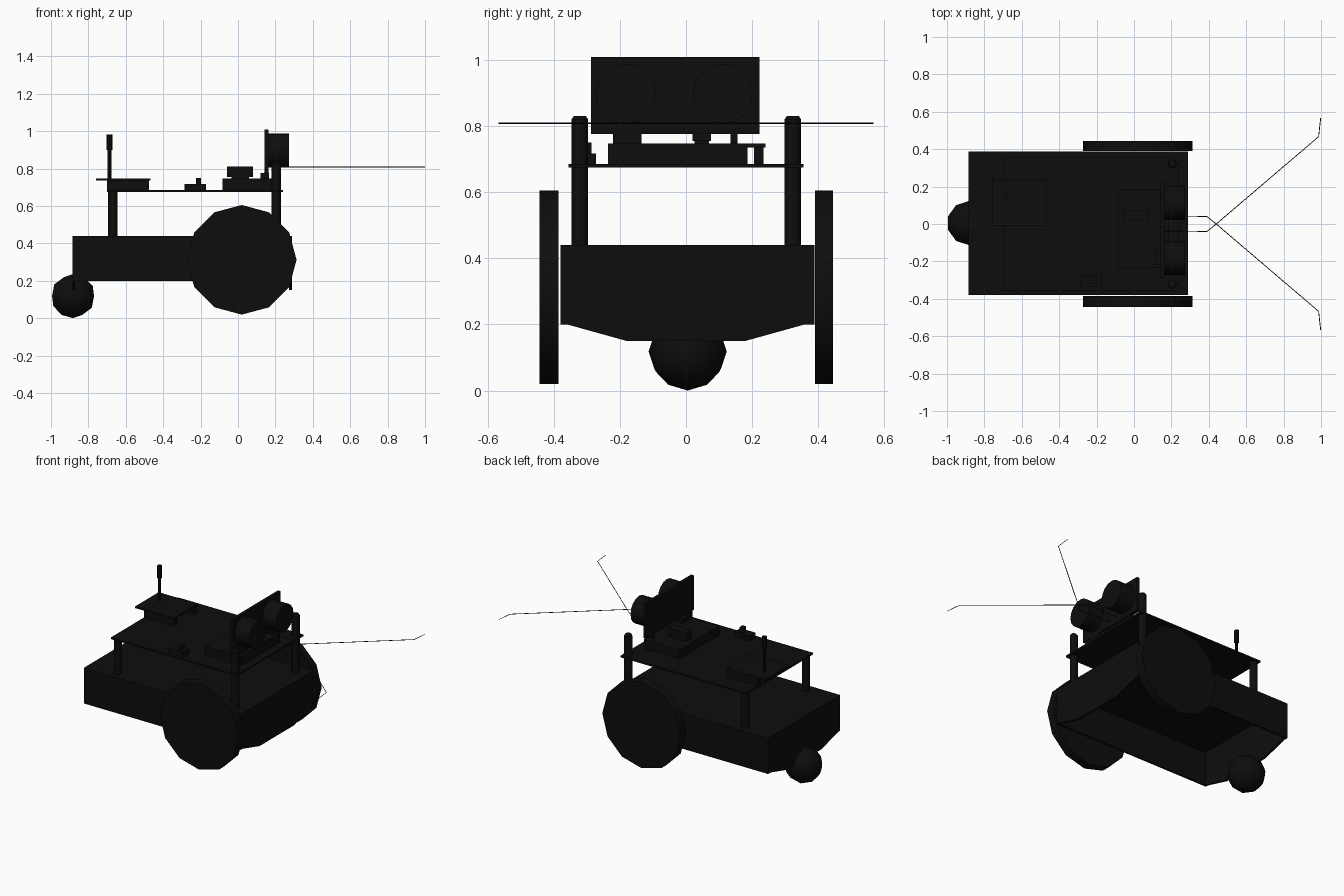
import bpy, bmesh, math
from mathutils import Matrix, Vector

if "Cube" in bpy.data.objects:
    bpy.data.objects.remove(bpy.data.objects["Cube"])

black = bpy.data.materials.new("black")
black.diffuse_color = (0.004, 0.004, 0.004, 1)
black.use_nodes = True
black.node_tree.nodes["Principled BSDF"].inputs["Base Color"].default_value = black.diffuse_color


def finish(name, bm, smooth=False):
    bmesh.ops.recalc_face_normals(bm, faces=bm.faces[:])
    me = bpy.data.meshes.new(name)
    bm.to_mesh(me)
    bm.free()
    ob = bpy.data.objects.new(name, me)
    bpy.context.collection.objects.link(ob)
    me.materials.append(black)
    if smooth:
        bpy.ops.object.select_all(action='DESELECT')
        ob.select_set(True)
        bpy.context.view_layer.objects.active = ob
        bpy.ops.object.shade_smooth_by_angle(angle=math.radians(40))
    return ob


def box(name, x0, x1, y0, y1, z0, z1):
    bm = bmesh.new()
    bmesh.ops.create_cube(bm, size=1)
    for v in bm.verts:
        v.co = ((x0 + x1) / 2 + v.co.x * (x1 - x0),
                (y0 + y1) / 2 + v.co.y * (y1 - y0),
                (z0 + z1) / 2 + v.co.z * (z1 - z0))
    return finish(name, bm)


def cyl(name, a, b, r, n=12, r2=None):
    a, b = Vector(a), Vector(b)
    d = b - a
    m = Matrix.Translation((a + b) / 2) @ d.to_track_quat('Z', 'Y').to_matrix().to_4x4()
    bm = bmesh.new()
    bmesh.ops.create_cone(bm, cap_ends=True, segments=n, radius1=r,
                          radius2=r if r2 is None else r2, depth=d.length, matrix=m)
    return finish(name, bm, True)


# chassis: sheet box open underneath, with tapered end flaps
T = 0.014
X0, X1, Y0, Y1 = -0.885, 0.288, -0.38, 0.388
box("chassis_top", X0, X1, Y0, Y1, 0.44 - T, 0.44)
box("chassis_side_front", X0, X1, Y0, Y0 + T, 0.2, 0.44)
box("chassis_side_back", X0, X1, Y1 - T, Y1, 0.2, 0.44)
for name, x in (("chassis_nose_plate", X1 - T), ("chassis_tail_plate", X0)):
    bm = bmesh.new()
    prof = [(Y0, 0.44), (Y0, 0.2), (-0.36, 0.2), (-0.18, 0.15),
            (0.18, 0.15), (0.36, 0.2), (Y1, 0.2), (Y1, 0.44)]
    f = bm.faces.new([bm.verts.new((x, y, z)) for y, z in prof])
    ext = bmesh.ops.extrude_face_region(bm, geom=[f])
    bmesh.ops.translate(bm, vec=(T, 0, 0),
                        verts=[g for g in ext["geom"] if isinstance(g, bmesh.types.BMVert)])
    finish(name, bm)

# drive wheels and caster ball
cyl("wheel_front", (0.02, -0.443, 0.312), (0.02, -0.386, 0.312), 0.293)
cyl("wheel_back", (0.02, 0.39, 0.312), (0.02, 0.445, 0.312), 0.293)
bm = bmesh.new()
bmesh.ops.create_icosphere(bm, subdivisions=2, radius=0.118,
                           matrix=Matrix.Translation((-0.882, 0.005, 0.118)))
finish("caster_ball", bm, True)

# posts and upper deck
for y in (-0.321, 0.323):
    cyl("rear_post", (-0.67, y, 0.43), (-0.67, y, 0.684), 0.025)
    cyl("nose_post", (0.205, y, 0.43), (0.205, y, 0.82), 0.025)
    cyl("nose_post_cap", (0.205, y, 0.82), (0.205, y, 0.83), 0.025, r2=0.018)
box("upper_deck", -0.70, 0.24, -0.355, 0.355, 0.674, 0.685)

# rear radio shelf with antenna
box("shelf_wall_back", -0.70, -0.475, 0.205, 0.235, 0.685, 0.737)
box("shelf_wall_front", -0.70, -0.475, 0.0, 0.03, 0.685, 0.737)
box("shelf_top", -0.76, -0.468, -0.01, 0.24, 0.735, 0.747)
cyl("antenna_rod", (-0.687, 0.145, 0.74), (-0.687, 0.145, 0.91), 0.01, 8)
cyl("antenna_tip", (-0.687, 0.145, 0.9), (-0.687, 0.145, 0.983), 0.015, 8)

# deck switch
box("switch_base", -0.285, -0.172, -0.335, -0.272, 0.685, 0.717)
box("switch_knob", -0.225, -0.198, -0.32, -0.285, 0.717, 0.75)

# control box and the parts on it
box("control_box", -0.083, 0.185, -0.236, 0.186, 0.685, 0.747)
box("relay_neck", -0.035, 0.06, 0.025, 0.07, 0.745, 0.757)
box("relay_block", -0.06, 0.08, 0.02, 0.075, 0.755, 0.81)
box("mount_foot_front", 0.12, 0.165, -0.22, -0.135, 0.745, 0.776)
box("mount_foot_back", 0.14, 0.165, 0.135, 0.156, 0.745, 0.78)

# range sensor with two round eyes
box("sensor_board", 0.143, 0.163, -0.287, 0.222, 0.775, 1.008)
for y in (-0.182, 0.112):
    cyl("sensor_eye", (0.16, y, 0.897), (0.272, y, 0.897), 0.091, 16)

# crossed whiskers
for s in (1, -1):
    path = [(0.165, 0.037), (0.39, 0.04), (0.44, 0.0), (0.987, -0.467), (0.998, -0.567)]
    cu = bpy.data.curves.new("whisker", 'CURVE')
    cu.dimensions = '3D'
    cu.bevel_depth = 0.0022
    cu.bevel_resolution = 0
    cu.use_fill_caps = True
    sp = cu.splines.new('POLY')
    sp.points.add(len(path) - 1)
    for p, (x, y) in zip(sp.points, path):
        p.co = (x, y * s, 0.808, 1)
    cu.materials.append(black)
    bpy.context.collection.objects.link(bpy.data.objects.new("whisker", cu))
